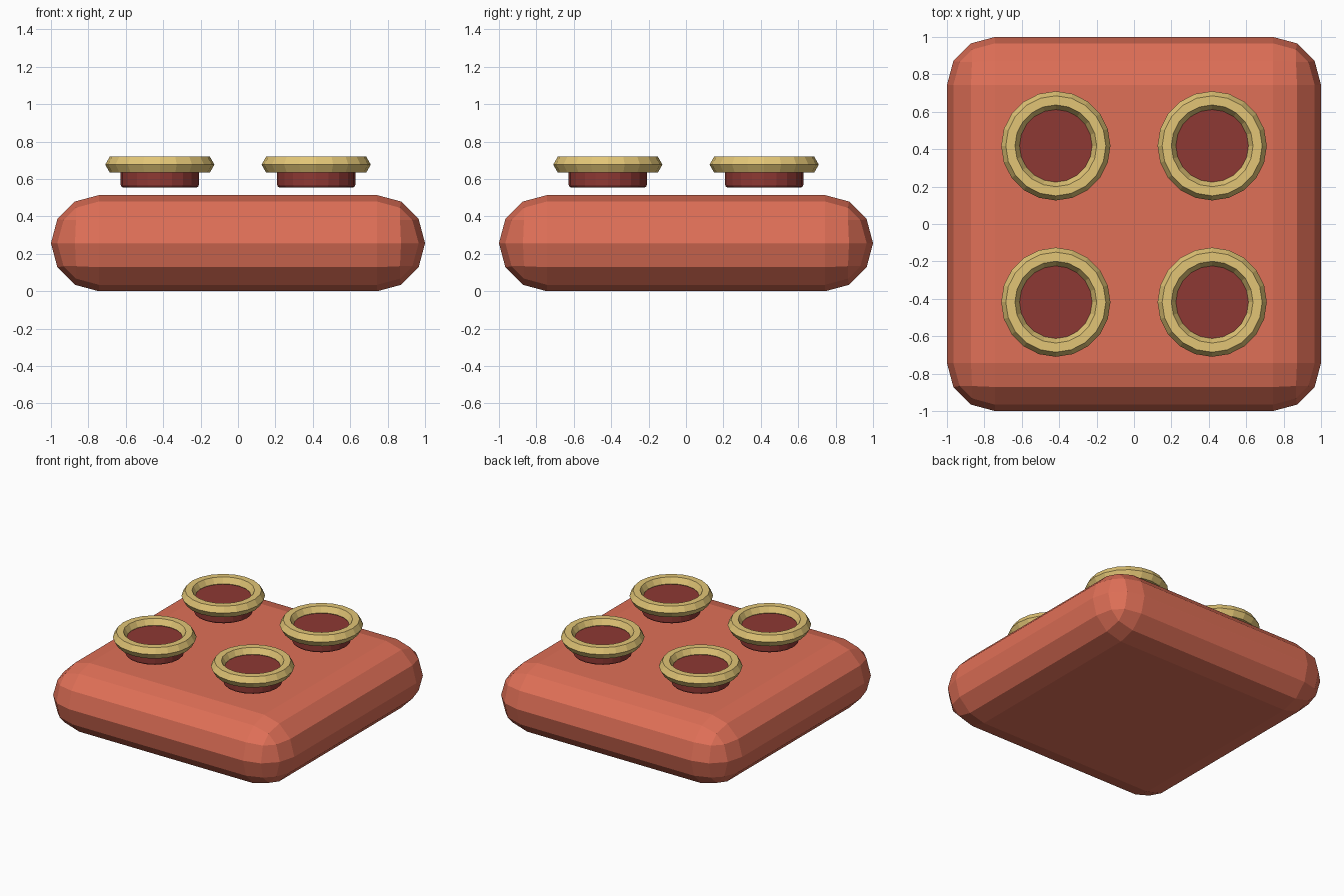
import bpy

if "Cube" in bpy.data.objects:
    bpy.data.objects.remove(bpy.data.objects["Cube"])

def material(name, color):
    m = bpy.data.materials.new(name)
    m.diffuse_color = (*color, 1)
    m.use_nodes = True
    m.node_tree.nodes["Principled BSDF"].inputs["Base Color"].default_value = m.diffuse_color
    return m

CORAL = material("coral", (0.74, 0.16, 0.095))
DARK_RED = material("dark_red", (0.27, 0.04, 0.033))
GOLD = material("gold", (0.76, 0.56, 0.18))

def finish(name, mat, bevel=0, segments=1):
    ob = bpy.context.object
    ob.name = name
    ob.data.materials.append(mat)
    bpy.ops.object.transform_apply(location=False, rotation=False, scale=True)
    if bevel:
        mod = ob.modifiers.new("rounded_edges", 'BEVEL')
        mod.width = bevel
        mod.segments = segments
        mod.limit_method = 'ANGLE'
    return ob

# Thick slab with fully rounded, faceted edges
H = 0.514
bpy.ops.mesh.primitive_cube_add(size=1, location=(0, 0, H / 2))
bpy.context.object.scale = (2, 2, H)
finish("slab_body", CORAL, bevel=H / 2 - 0.0005, segments=3)

# Four raised studs, each a short plug with a six-sided rim ring
P = 0.418
for row, y in (("front", -P), ("back", P)):
    for side, x in (("left", -P), ("right", P)):
        bpy.ops.mesh.primitive_cylinder_add(vertices=20, radius=0.209, depth=0.12,
                                            location=(x, y, 0.614))
        finish(f"{row}_{side}_plug", DARK_RED, bevel=0.015, segments=2)
        bpy.ops.mesh.primitive_torus_add(major_segments=20, minor_segments=6,
                                         major_radius=0.243, minor_radius=0.049,
                                         location=(x, y, 0.677))
        finish(f"{row}_{side}_rim", GOLD)
